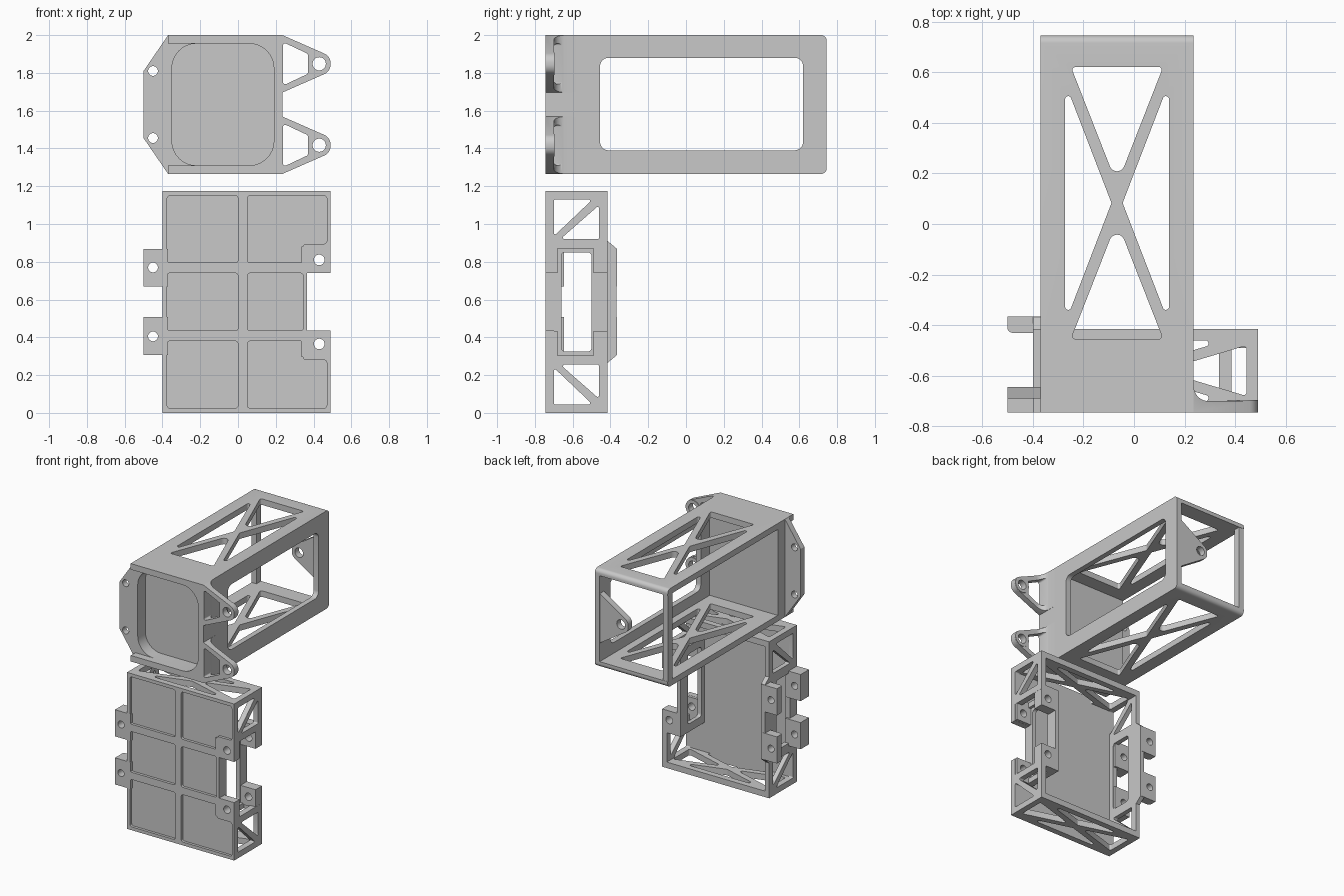
import bpy, bmesh, math
from mathutils import Vector

if "Cube" in bpy.data.objects:
    bpy.data.objects.remove(bpy.data.objects["Cube"])

grey = bpy.data.materials.new("plain grey")
grey.use_nodes = True
grey.diffuse_color = (0.58, 0.58, 0.58, 1)
grey.node_tree.nodes["Principled BSDF"].inputs["Base Color"].default_value = grey.diffuse_color


def rounded(pts, r):
    """Replace each corner with an arc; a point may carry its own radius."""
    out, n = [], len(pts)
    for i, q in enumerate(pts):
        p, rad = Vector(q[:2]), (q[2] if len(q) > 2 else r)
        if rad <= 0:
            out.append(p)
            continue
        a, b = Vector(pts[i - 1][:2]) - p, Vector(pts[(i + 1) % n][:2]) - p
        half = a.angle(b) / 2
        d = min(rad / math.tan(half), 0.48 * a.length, 0.48 * b.length)
        rad = d * math.tan(half)
        a.normalize()
        b.normalize()
        c = p + (a + b).normalized() * rad / math.sin(half)
        u, v = (p + a * d - c).normalized(), (p + b * d - c).normalized()
        out += [c + u.slerp(v, k / 8).normalized() * rad for k in range(9)]
    return out


def prism(name, axis, pts, lo, hi, r=0):
    """Extrude a 2D outline along an axis."""
    place = {"x": lambda p, h: (h, p[0], p[1]),
             "y": lambda p, h: (p[0], h, p[1]),
             "z": lambda p, h: (p[0], p[1], h)}[axis]
    bm = bmesh.new()
    outline = rounded(pts, r)
    low = [bm.verts.new(place(p, lo)) for p in outline]
    high = [bm.verts.new(place(p, hi)) for p in outline]
    bm.faces.new(low)
    bm.faces.new(high)
    n = len(low)
    for i in range(n):
        j = (i + 1) % n
        bm.faces.new((low[i], low[j], high[j], high[i]))
    bmesh.ops.recalc_face_normals(bm, faces=bm.faces)
    me = bpy.data.meshes.new(name)
    bm.to_mesh(me)
    bm.free()
    me.materials.append(grey)
    ob = bpy.data.objects.new(name, me)
    bpy.context.collection.objects.link(ob)
    return ob


def rect(a0, a1, b0, b1):
    return [(a0, b0), (a1, b0), (a1, b1), (a0, b1)]


def box(name, x, y, z):
    return prism(name, "z", rect(*x, *y), *z)


def cyl(x, z, r, y0, y1, name="hole"):
    pts = [(x + r * math.cos(t * math.pi / 16), z + r * math.sin(t * math.pi / 16)) for t in range(32)]
    return prism(name, "y", pts, y0, y1)


def finish(ob, cutters=(), op="DIFFERENCE"):
    """Apply the cutters, then shade smooth with sharp edges."""
    for c in cutters:
        m = ob.modifiers.new("cut", "BOOLEAN")
        m.operation, m.object, m.solver = op, c, "EXACT"
    if cutters:
        bpy.context.view_layer.update()
        ev = ob.evaluated_get(bpy.context.evaluated_depsgraph_get())
        me = bpy.data.meshes.new_from_object(ev)
        ob.modifiers.clear()
        ob.data = me
        for c in cutters:
            bpy.data.objects.remove(c)
    ob.data.shade_smooth()
    ob.data.set_sharp_from_angle(angle=math.radians(30))
    return ob


def x_truss(cx, cy, hx, hy, base_x, gap_y, base_y, gap_x, lo, hi, tip):
    """Four triangular windows that leave crossed bars."""
    cuts = []
    for s in (-1, 1):
        cuts.append(prism("window", "z", [(cx - base_x, cy + s * hy), (cx + base_x, cy + s * hy),
                                          (cx, cy + s * gap_y, tip)], lo, hi, 0.012))
        cuts.append(prism("window", "z", [(cx + s * hx, cy - base_y), (cx + s * hx, cy + base_y),
                                          (cx + s * gap_x, cy)], lo, hi, 0.012))
    return cuts


# Upper housing: open at the back and on its right side
Z0, Z1, IN0, IN1 = 1.265, 2.0, 1.31, 1.955
housing = prism("housing_frame", "x", [(-0.745, Z0), (0.745, Z0, 0.03), (0.745, Z1, 0.03), (-0.745, Z1)], -0.37, 0.235)
finish(housing, [
    box("interior", (-0.6, 0.195), (-0.56, 1), (IN0, IN1)),
    prism("front_recess", "y", rect(-0.35, 0.19, IN0, IN1), -1, -0.6, 0.13),
    box("front_step", (-0.6, -0.2), (-1, -0.69), (IN0, IN1)),
    prism("side_window", "x", rect(-0.455, 0.62, 1.39, 1.88), 0.1, 0.5, 0.045),
] + x_truss(-0.067, 0.083, 0.205, 0.5375, 0.182, 0.073, 0.475, 0.022, 1, 3, 0.03))
finish(box("housing_rear_post", (-0.37, -0.33), (0.69, 0.743), (IN0 - 0.01, IN1 + 0.01)))

# Screw flange on the right of the housing
flange = prism("housing_flange", "y", [(-0.36, Z1), (-0.37, Z1), (-0.5, 1.81), (-0.5, 1.455),
                                       (-0.37, Z0), (-0.36, Z0)], -0.69, -0.645)
finish(flange, [cyl(-0.45, z, 0.026, -1, 0) for z in (1.81, 1.455)])

# Two triangular lugs with curved roots
for word, zc in (("upper", 1.848), ("lower", 1.417)):
    lug = prism(word + "_lug", "y", [(0.2, zc - 0.152), (0.235, zc - 0.152), (0.49, zc - 0.04, 0.055),
                                     (0.49, zc + 0.04, 0.055), (0.235, zc + 0.152), (0.2, zc + 0.152)], -0.745, -0.5)
    root = prism("root_curve", "z", [(0.19, -0.8), (0.55, -0.8), (0.55, -0.7), (0.237, -0.7, 0.11),
                                     (0.235, -0.58), (0.19, -0.58)], 1, 2.2)
    finish(lug, [root], "INTERSECT")
    window = prism("window", "y", [(0.238, zc - 0.115), (0.37, zc - 0.053), (0.37, zc + 0.053),
                                   (0.238, zc + 0.115)], -1, 0, 0.012)
    finish(lug, [window, cyl(0.43, zc, 0.035, -1, 0)])
    finish(cyl(0.43, zc, 0.06, -0.745, -0.695, word + "_lug_boss"), [cyl(0.43, zc, 0.035, -1, 0)])

# Inward lug at the rear of the housing
rear_lug = prism("rear_lug", "y", [(0.21, 1.44), (0.21, 1.83), (-0.04, 1.67, 0.05), (-0.04, 1.6, 0.05)], 0.695, 0.743)
finish(rear_lug, [cyl(0.02, 1.635, 0.035, 0, 1)])

# Tray front plate with shallow pockets
H = 1.175
plate = prism("tray_front_plate", "y", [(-0.4, 0), (0.49, 0), (0.49, 0.435), (0.365, 0.435), (0.365, 0.74),
                                        (0.49, 0.74), (0.49, H), (-0.4, H)], -0.745, -0.7)
pockets = [rect(-0.375, 0, 0.795, 1.15), rect(-0.375, 0, 0.435, 0.74), rect(-0.375, 0, 0.025, 0.38),
           rect(0.05, 0.345, 0.435, 0.74)]
corner = [(0.05, 1.15), (0.47, 1.15), (0.47, 0.895), (0.345, 0.895), (0.345, 0.795), (0.05, 0.795)]
pockets += [corner, [(x, H - z) for x, z in corner]]
screws = (0.81, H - 0.81)
finish(plate, [prism("pocket", "y", p, -1, -0.725, 0.015) for p in pockets]
       + [cyl(0.43, z, 0.028, -1, 0) for z in screws])


# Tray walls, stepped inward on the left side
def wall_ring(l, r, step, z, shelf):
    return [(l, z), (r, z), (r, shelf), (step, shelf), (step, H - shelf), (r, H - shelf), (r, H - z), (l, H - z)]


walls = prism("tray_walls", "y", wall_ring(-0.4, 0.49, 0.365, 0, 0.305), -0.72, -0.415)
cuts = [prism("hollow", "y", wall_ring(-0.365, 0.45, 0.335, 0.045, 0.265), -1, 0),
        prism("middle_window", "x", rect(-0.66, -0.5, 0.325, 0.85), -1, 1, 0.02),
        box("shelf_slot", (0.385, 0.445), (-0.68, -0.48), (0.2, 1))]
for tri in ([(-0.7, 1.13), (-0.495, 1.13), (-0.7, 0.935)], [(-0.46, 1.1), (-0.46, 0.92), (-0.665, 0.92)]):
    for t in (tri, [(y, H - z) for y, z in tri]):
        cuts.append(prism("side_truss", "x", t, -1, 1, 0.008))
for lo, hi in ((-0.1, 0.1), (1.1, 1.3)):
    cuts += x_truss(0.045, -0.58, 0.4, 0.12, 0.32, 0.025, 0.1, 0.065, lo, hi, 0.012)
finish(walls, cuts)

# Screw ears, mirrored top to bottom
for word, mirror in (("upper", False), ("lower", True)):
    def span(a, b):
        return (H - b, H - a) if mirror else (a, b)
    for place, y0, y1 in (("front", -0.744, -0.68), ("rear", -0.49, -0.415)):
        ear = prism(f"{word}_{place}_left_ear", "y", rect(0.335, 0.489, *span(0.741, 0.88)), y0, y1)
        finish(ear, [cyl(0.43, screws[mirror], 0.028, -1, 0)])
    for place, y0, y1 in (("front", -0.745, -0.645), ("rear", -0.43, -0.365)):
        ear = prism(f"{word}_{place}_right_ear", "z", [(-0.37, y0), (-0.5, y0, 0.02 if place == "rear" else 0),
                                                       (-0.5, y1), (-0.37, y1)], *span(0.668, 0.868))
        finish(ear, [cyl(-0.45, H - 0.77 if mirror else 0.77, 0.026, -1, 0)])

# Rail along the rear edge of the right wall
finish(prism("tray_rear_rail", "x", [(-0.43, 0.265), (-0.415, 0.265), (-0.367, 0.305), (-0.367, 0.87),
                                     (-0.415, 0.91), (-0.43, 0.91)], -0.4, -0.367))
